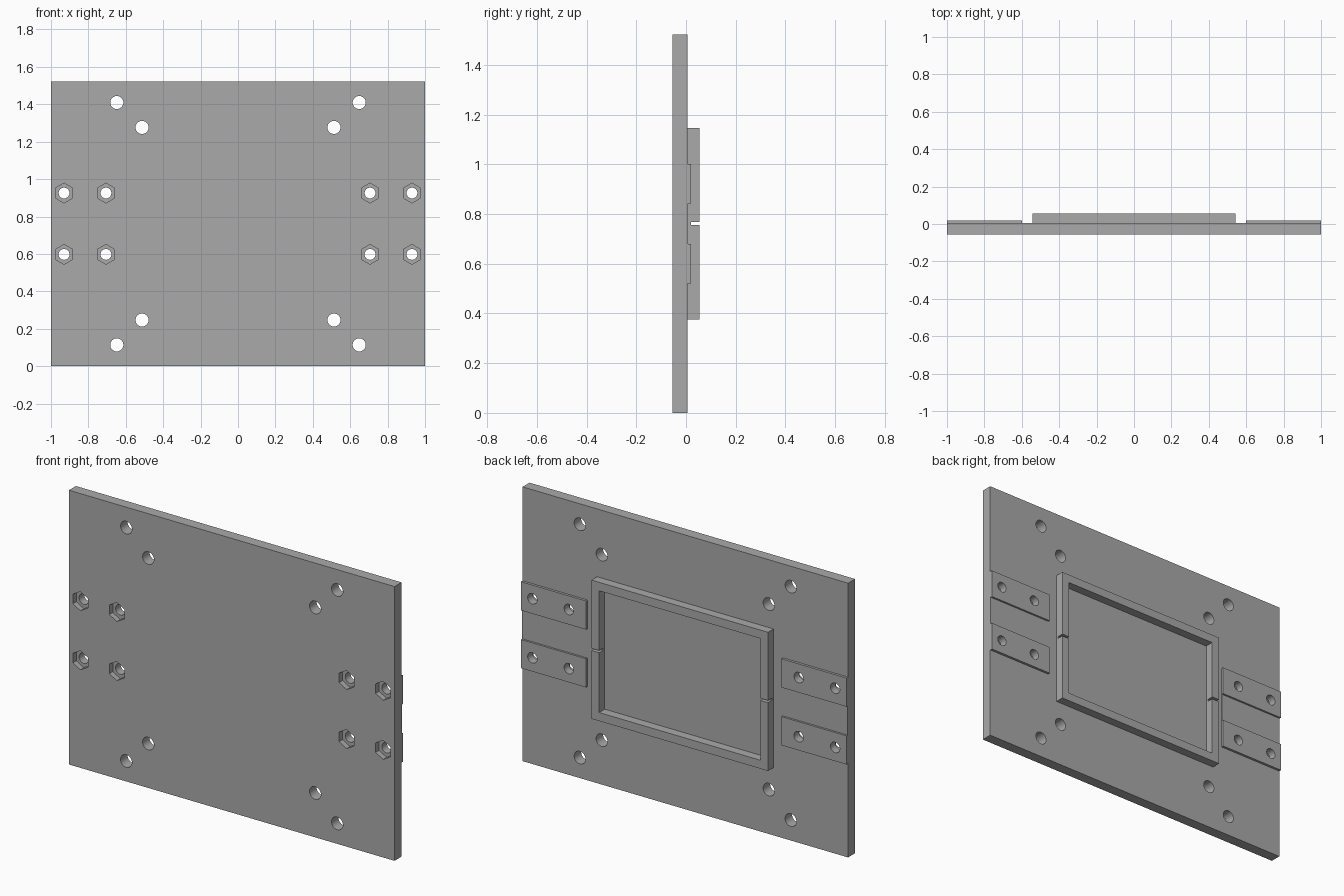
import bpy, bmesh
from math import pi, radians
from mathutils import Matrix

old = bpy.data.objects.get("Cube")
if old:
    bpy.data.objects.remove(old, do_unlink=True)

GREY = (0.4, 0.4, 0.4, 1)
grey = bpy.data.materials.new("plain_grey")
grey.use_nodes = True
grey.diffuse_color = GREY
grey.node_tree.nodes["Principled BSDF"].inputs["Base Color"].default_value = GREY

HEIGHT = 1.523
MID = HEIGHT / 2
FRONT, FACE, PAD, RIM = -0.055, 0.006, 0.02, 0.055
SIDES = (-1, 1)


def finish(name, bm):
    mesh = bpy.data.meshes.new(name)
    bm.to_mesh(mesh)
    bm.free()
    mesh.materials.append(grey)
    obj = bpy.data.objects.new(name, mesh)
    bpy.context.collection.objects.link(obj)
    return obj


def box(name, x, y, z):
    """Box from (low, high) ranges."""
    bm = bmesh.new()
    bmesh.ops.create_cube(bm, size=1)
    for v in bm.verts:
        for i, (low, high) in enumerate((x, y, z)):
            v.co[i] = high if v.co[i] > 0 else low
    return finish(name, bm)


def pins(name, spots, radius, sides, y0, y1):
    """Prisms along y at the (x, z) spots."""
    bm = bmesh.new()
    for x, z in spots:
        place = Matrix.Translation((x, (y0 + y1) / 2, z)) @ Matrix.Rotation(pi / 2, 4, "X")
        bmesh.ops.create_cone(bm, cap_ends=True, segments=sides, radius1=radius,
                              radius2=radius, depth=y1 - y0, matrix=place)
    obj = finish(name, bm)
    obj.hide_render = True
    return obj


def cut(obj, cutter):
    mod = obj.modifiers.new("cut", "BOOLEAN")
    mod.operation = "DIFFERENCE"
    mod.solver = "EXACT"
    mod.object = cutter
    bpy.context.view_layer.objects.active = obj
    bpy.ops.object.modifier_apply(modifier=mod.name)


# Hole positions, mirrored left-right and up-down
corner_spots = [(sx * x, MID + sz * z) for sx in SIDES for sz in SIDES
                for x, z in ((0.648, 0.648), (0.513, 0.515))]
bolt_spots = [(sx * x, MID + sz * 0.164) for sx in SIDES for sz in SIDES
              for x in (0.706, 0.93)]
corner_cutter = pins("corner_hole_cutter", corner_spots, 0.035, 32, -0.2, 0.2)
bolt_cutter = pins("bolt_hole_cutter", bolt_spots, 0.029, 32, -0.2, 0.2)
nut_cutter = pins("nut_pocket_cutter", bolt_spots, 0.053, 6, -0.2, FRONT + 0.03)

# Main panel with round holes and hexagonal nut pockets; prism corners point sideways
nut_cutter.data.transform(Matrix.Translation((0, 0, MID)) @ Matrix.Identity(4)
                          @ Matrix.Translation((0, 0, -MID)))
panel = box("panel", (-1, 1), (FRONT, FACE), (0, HEIGHT))
parts = [panel]
for cutter in (corner_cutter, nut_cutter, bolt_cutter):
    cut(panel, cutter)

# Raised mounting pads with a thin web between each pair
for side, label in zip(SIDES, ("right", "left")):
    x = sorted((side * 0.6, side))
    parts.append(box(label + "_web", x, (FACE, FACE + 0.003), (MID - 0.081, MID + 0.081)))
    for level, place in zip(SIDES, ("lower", "upper")):
        z = sorted((MID + level * 0.081, MID + level * 0.24))
        pad = box(f"{label}_{place}_pad", x, (FACE, PAD), z)
        cut(pad, bolt_cutter)
        parts.append(pad)

# Rectangular rim on the back with a slit in each side wall
W, H, T = 0.542, 0.385, 0.047
rim = box("rim", (-W, W), (FACE, RIM), (MID - H, MID + H))
opening = box("opening_cutter", (T - W, W - T), (FACE - 0.1, RIM + 0.1),
              (MID - H + T, MID + H - T))
slit = box("slit_cutter", (-0.8, 0.8), (PAD, RIM + 0.1), (MID - 0.006, MID + 0.006))
for cutter in (opening, slit):
    cut(rim, cutter)
parts.append(rim)

for cutter in (corner_cutter, bolt_cutter, nut_cutter, opening, slit):
    bpy.data.objects.remove(cutter, do_unlink=True)

# Smooth hole walls, crisp edges
bpy.ops.object.select_all(action="DESELECT")
for obj in parts:
    obj.select_set(True)
bpy.context.view_layer.objects.active = panel
bpy.ops.object.shade_smooth_by_angle(angle=radians(30))
